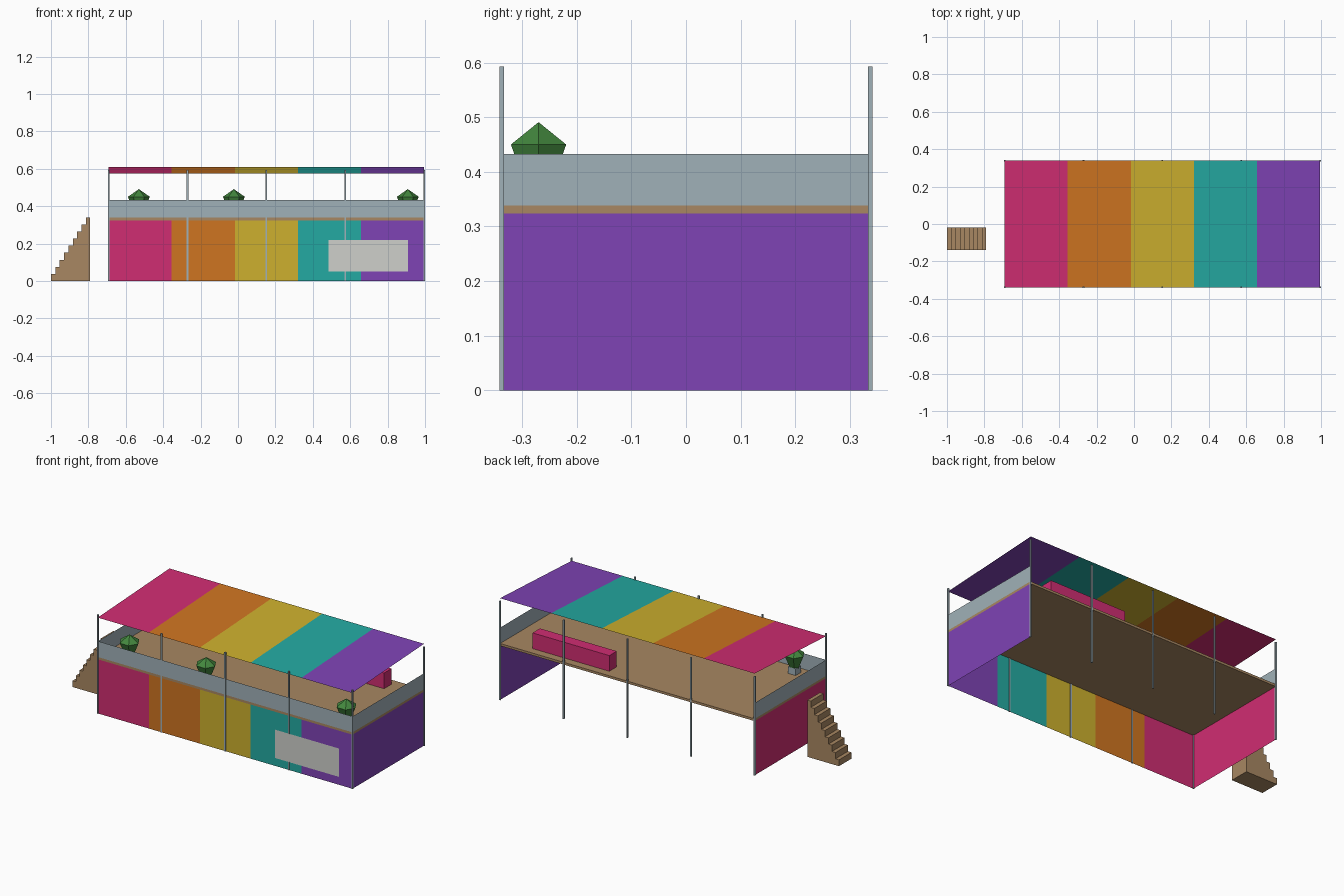
import bpy, bmesh, math

if "Cube" in bpy.data.objects:
    bpy.data.objects.remove(bpy.data.objects["Cube"])

def lin(c):
    return c / 12.92 if c <= 0.04045 else ((c + 0.055) / 1.055) ** 2.4

def mat(name, hexa):
    m = bpy.data.materials.new(name)
    m.diffuse_color = [lin(int(hexa[i:i + 2], 16) / 255) for i in (0, 2, 4)] + [1]
    m.use_nodes = True
    m.node_tree.nodes["Principled BSDF"].inputs["Base Color"].default_value = m.diffuse_color
    return m

STRIPES = [mat("crimson", "D02D72"), mat("orange", "CF7521"), mat("yellow", "CDB02E"),
           mat("teal", "24AAA2"), mat("purple", "7F43B5")]
GREY, WOOD = mat("blue grey", "A0B1B8"), mat("wood", "A88762")
GREEN, WHITE = mat("leaf green", "43873E"), mat("sign white", "CFD0CB")

def finish(name, bm, mats):
    me = bpy.data.meshes.new(name)
    bm.to_mesh(me)
    bm.free()
    for m in mats:
        me.materials.append(m)
    ob = bpy.data.objects.new(name, me)
    bpy.context.collection.objects.link(ob)
    return ob

def add_box(bm, x0, x1, y0, y1, z0, z1):
    vs = bmesh.ops.create_cube(bm, size=1)["verts"]
    for v in vs:
        v.co.x = x1 if v.co.x > 0 else x0
        v.co.y = y1 if v.co.y > 0 else y0
        v.co.z = z1 if v.co.z > 0 else z0

def box(name, m, *dims):
    bm = bmesh.new()
    add_box(bm, *dims)
    return finish(name, bm, [m])

def sheet(name, mats, a, b, up):
    """Flat sheet from a to b, extruded by up, split evenly into one strip per material."""
    bm = bmesh.new()
    n = len(mats)
    cols = []
    for i in range(n + 1):
        p = [a[k] + (b[k] - a[k]) * i / n for k in range(3)]
        cols.append((bm.verts.new(p), bm.verts.new([p[k] + up[k] for k in range(3)])))
    for i in range(n):
        (p, q), (r, s) = cols[i], cols[i + 1]
        bm.faces.new((p, r, s, q)).material_index = i
    return finish(name, bm, mats)

X0, X1, Y = -0.692, 0.9955, 0.3375
DECK0, DECK1, RAIL = 0.324, 0.338, 0.433

# striped front wall and plain end walls (the back is open)
sheet("front_wall", STRIPES, (X0, -Y, 0), (X1, -Y, 0), (0, 0, DECK0))
sheet("left_wall", STRIPES[:1], (X0, Y, 0), (X0, -Y, 0), (0, 0, DECK0))
sheet("right_wall", STRIPES[4:], (X1, -Y, 0), (X1, Y, 0), (0, 0, DECK0))

# deck and parapets
box("deck", WOOD, X0, X1, -Y, Y, DECK0, DECK1)
h = (0, 0, RAIL - DECK1)
sheet("front_parapet", [GREY], (X0, -Y, DECK1), (X1, -Y, DECK1), h)
sheet("left_parapet", [GREY], (X0, Y, DECK1), (X0, -Y, DECK1), h)
sheet("right_parapet", [GREY], (X1, -Y, DECK1), (X1, Y, DECK1), h)

# sloping striped canopy
sheet("canopy", STRIPES, (X0, -Y - 0.002, 0.575), (X1, -Y - 0.002, 0.575), (0, 2 * Y + 0.004, 0.035))

# posts in two rows
for side, y in (("front", -Y), ("back", Y)):
    for i in range(5):
        x = X0 + (X1 - X0) * i / 4
        box(f"{side}_post_{i + 1}", GREY, x - 0.0042, x + 0.0042, y - 0.0042, y + 0.0042, 0, 0.593)

# blank sign, just in front of the posts
sheet("sign", [WHITE], (0.485, -Y - 0.005, 0.05), (0.91, -Y - 0.005, 0.05), (0, 0, 0.17))

# long bench on the deck
box("bench", STRIPES[0], 0.305, 0.814, 0.22, 0.29, DECK1, 0.432)

# planters: square pot with a six-sided faceted bush
for i, x in enumerate((-0.53, -0.022, 0.908)):
    box(f"pot_{i + 1}", GREY, x - 0.025, x + 0.025, -0.295, -0.245, DECK1, 0.378)
    bm = bmesh.new()
    rings = [[bm.verts.new((x + r * math.cos(k * math.pi / 3), -0.27 + r * math.sin(k * math.pi / 3), z))
              for k in range(6)] for r, z in ((0.026, 0.372), (0.0585, 0.45))]
    apex = bm.verts.new((x, -0.27, 0.491))
    bm.faces.new(rings[0][::-1])
    for k in range(6):
        j = (k + 1) % 6
        bm.faces.new((rings[0][k], rings[0][j], rings[1][j], rings[1][k]))
        bm.faces.new((rings[1][k], rings[1][j], apex))
    finish(f"bush_{i + 1}", bm, [GREEN])

# stairs: nine solid blocks of rising height
bm = bmesh.new()
N, run = 9, 0.21 / 9
for i in range(N):
    add_box(bm, -1 + i * run, -1 + (i + 1) * run, -0.138, -0.02, 0, 0.34 * (i + 1) / N)
finish("stairs", bm, [WOOD])
